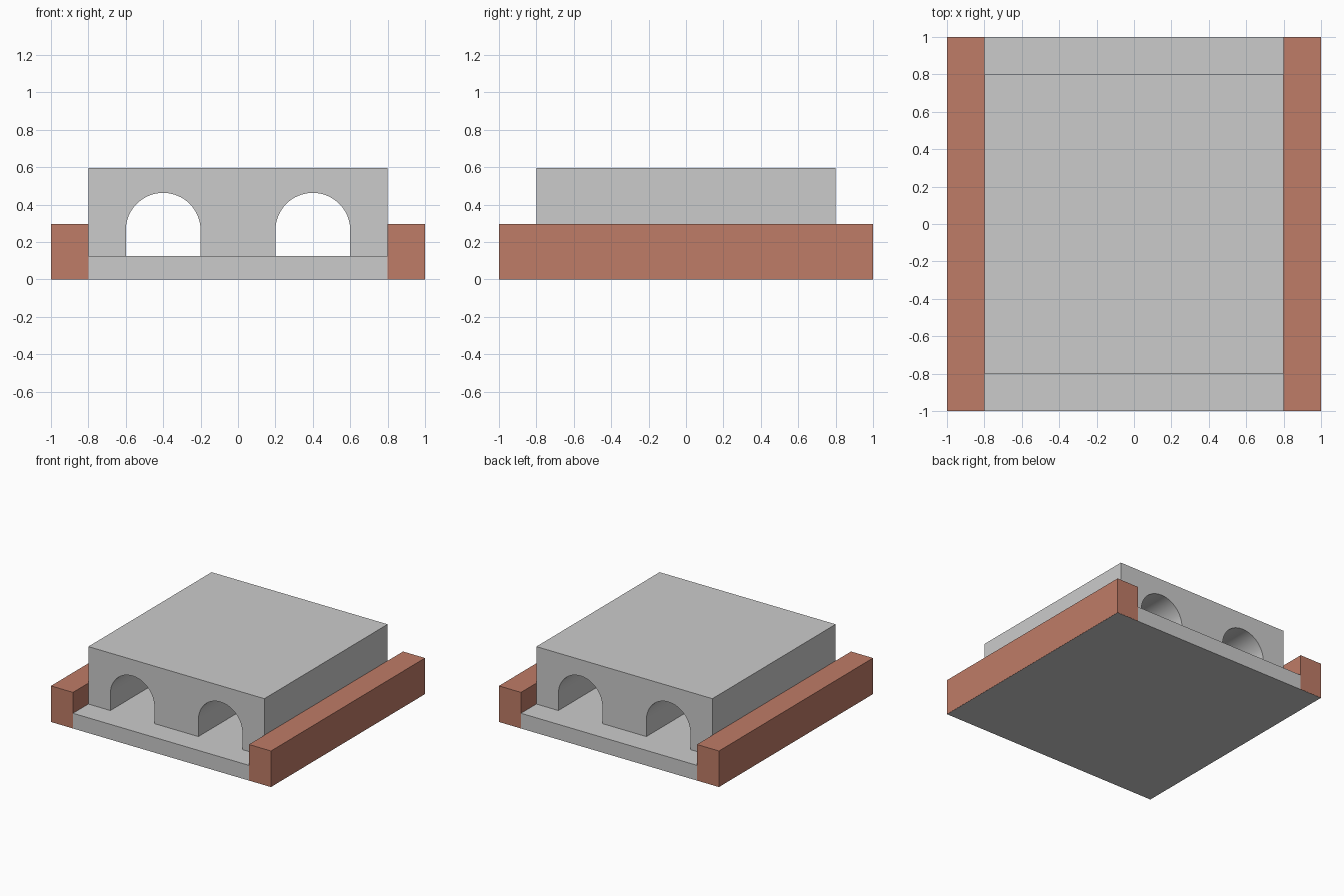
import bpy, math

if "Cube" in bpy.data.objects:
    bpy.data.objects.remove(bpy.data.objects["Cube"])

SLAB_TOP, RAIL_TOP, BLOCK_TOP = 0.125, 0.297, 0.597
ARCH_R, ARCH_SPRING, ARCH_STEPS = 0.2, 0.263, 32


def extrude_profile(name, profile, half_depth):
    """Extrude a closed (x, z) outline along y, centred on y = 0."""
    n = len(profile)
    verts = [(x, y, z) for y in (-half_depth, half_depth) for x, z in profile]
    faces = [tuple(range(n)), tuple(reversed(range(n, 2 * n)))]
    faces += [(i, i + n, (i + 1) % n + n, (i + 1) % n) for i in range(n)]
    mesh = bpy.data.meshes.new(name)
    mesh.from_pydata(verts, [], faces)
    obj = bpy.data.objects.new(name, mesh)
    bpy.context.collection.objects.link(obj)
    return obj


def rect(x0, x1, z0, z1):
    return [(x0, z0), (x1, z0), (x1, z1), (x0, z1)]


# Base slab, a hair inside the rails so the faces do not coincide
extrude_profile("base_slab", rect(-0.999, 0.999, 0, SLAB_TOP), 0.999)

# Side rails
red = bpy.data.materials.new("terracotta")
red.diffuse_color = (0.52, 0.20, 0.135, 1)
red.use_nodes = True
red.node_tree.nodes["Principled BSDF"].inputs["Base Color"].default_value = red.diffuse_color
for side, x0 in (("left", -1.0), ("right", 0.8)):
    rail = extrude_profile(f"{side}_rail", rect(x0, x0 + 0.2, 0.001, RAIL_TOP), 1.0)
    rail.data.materials.append(red)

# Block with two arched tunnels cut into its underside
outline = [(-0.8, SLAB_TOP)]
for cx in (-0.4, 0.4):
    outline.append((cx - ARCH_R, SLAB_TOP))
    for i in range(ARCH_STEPS + 1):
        a = math.pi * (1 - i / ARCH_STEPS)
        outline.append((cx + ARCH_R * math.cos(a), ARCH_SPRING + ARCH_R * math.sin(a)))
    outline.append((cx + ARCH_R, SLAB_TOP))
outline += [(0.8, SLAB_TOP), (0.8, BLOCK_TOP), (-0.8, BLOCK_TOP)]
block = extrude_profile("arched_block", outline, 0.8)
bpy.context.view_layer.objects.active = block
block.select_set(True)
bpy.ops.object.shade_smooth_by_angle(angle=math.radians(30))
